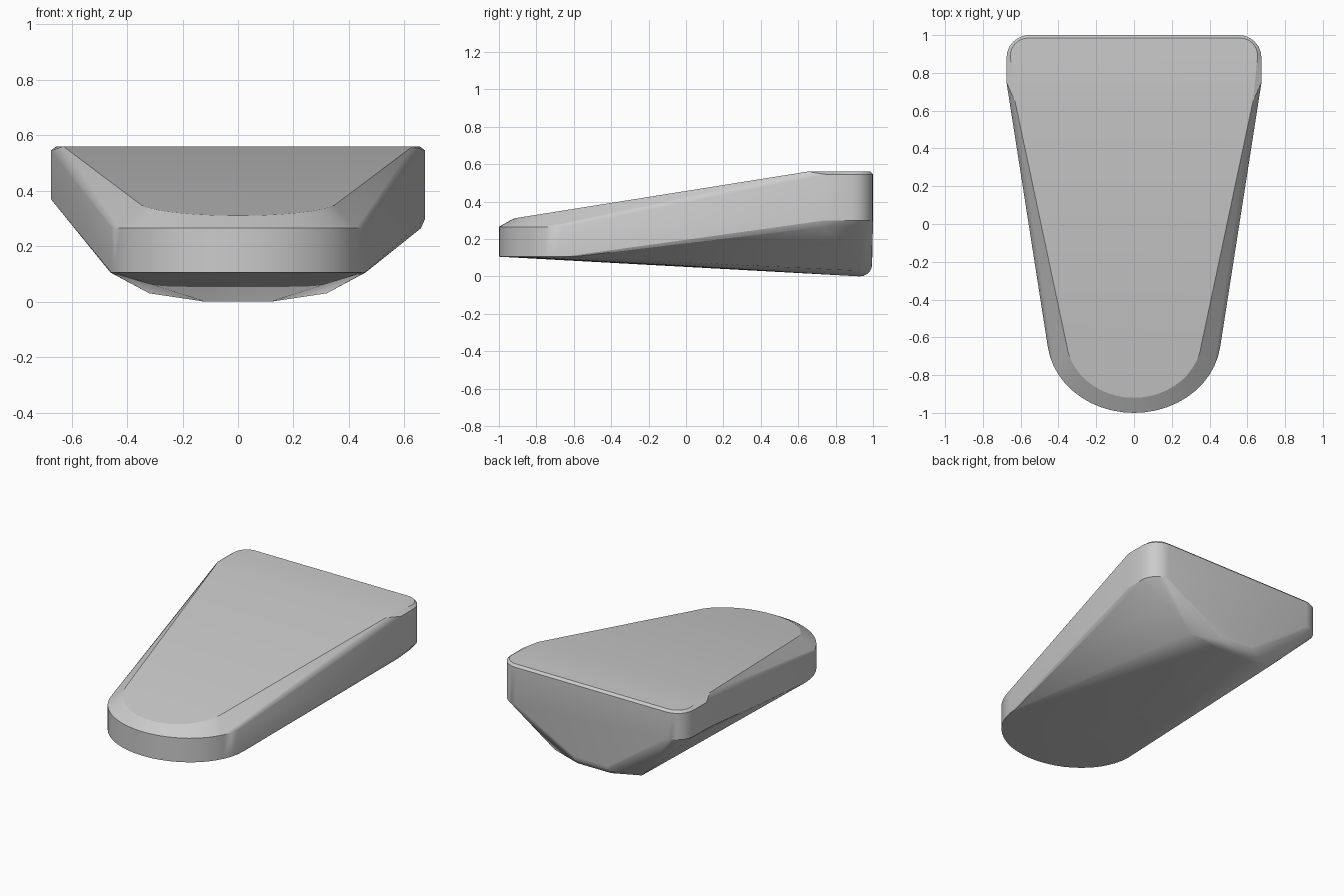
import bpy
import bmesh
from math import sin, cos, pi

cube = bpy.data.objects.get("Cube")
if cube:
    bpy.data.objects.remove(cube, do_unlink=True)

# Single matte grey
grey = bpy.data.materials.new("plain_grey")
grey.use_nodes = True
colour = (0.6, 0.6, 0.6, 1)
grey.diffuse_color = colour
grey.node_tree.nodes["Principled BSDF"].inputs["Base Color"].default_value = colour


def ramp(y, y0, z0, y1, z1):
    """Height that rises from z0 to z1 between y0 and y1 and is level outside."""
    t = min(max((y - y0) / (y1 - y0), 0), 1)
    return z0 + t * (z1 - z0)


def half_plan(nose_x, nose_y, shoulder, corner, radius, steps=12):
    """Half outline: elliptical nose, straight flank, rounded rear corner."""
    pts = [(nose_x * sin(a), -0.6 - nose_y * cos(a))
           for a in (i * pi / 2 / steps for i in range(steps + 1))]
    pts.append(shoulder)
    pts += [(corner[0] + radius * cos(a), corner[1] + radius * sin(a))
            for a in (i * pi / 12 for i in range(7))]
    return pts


outer = half_plan(0.46, 0.40, (0.675, 0.75), (0.555, 0.88), 0.12)
inner = half_plan(0.36, 0.32, (0.63, 0.65), (0.56, 0.89), 0.095)

points = []
for side in (1, -1):
    # Flat top face that slopes down to the nose
    points += [(side * x, y, ramp(y, -0.92, 0.31, 0.65, 0.56)) for x, y in inner]
    # Upper rim and lower edge of the vertical wall
    low = 0.30 if side > 0 else 0.37
    for x, y in outer:
        points.append((side * x, y, ramp(y, -0.62, 0.265, 0.73, 0.545)))
        points.append((side * x, y, ramp(y, -0.6, 0.105, 0.73, low)))
    # Soft chamfer under the left flank
    if side > 0:
        points += [(0.66, 0.74, 0.265), (0.645, 0.9, 0.265)]
    # Keel corners, with the rounded rear bottom edge
    points.append((side * 0.32, 0.92, 0.03))
    for i in range(6):
        a = i * pi / 10
        points.append((side * 0.12, 0.93 + 0.065 * sin(a), 0.065 - 0.065 * cos(a)))

# Wedge body wrapped around the rims
bm = bmesh.new()
for p in points:
    bm.verts.new(p)
bmesh.ops.remove_doubles(bm, verts=bm.verts[:], dist=0.0005)
hull = bmesh.ops.convex_hull(bm, input=bm.verts[:])
spare = {g for g in hull["geom_interior"] + hull["geom_unused"]
         if isinstance(g, bmesh.types.BMVert)}
bmesh.ops.delete(bm, geom=list(spare), context='VERTS')
bmesh.ops.dissolve_limit(bm, angle_limit=0.01, verts=bm.verts[:], edges=bm.edges[:])
bmesh.ops.recalc_face_normals(bm, faces=bm.faces[:])
mesh = bpy.data.meshes.new("wedge_body")
bm.to_mesh(mesh)
bm.free()
mesh.materials.append(grey)
body = bpy.data.objects.new("wedge_body", mesh)
bpy.context.collection.objects.link(body)

# Smooth curves, crisp ridges
for ob in bpy.context.selected_objects:
    ob.select_set(False)
body.select_set(True)
bpy.context.view_layer.objects.active = body
bpy.ops.object.shade_smooth_by_angle(angle=pi / 9)
